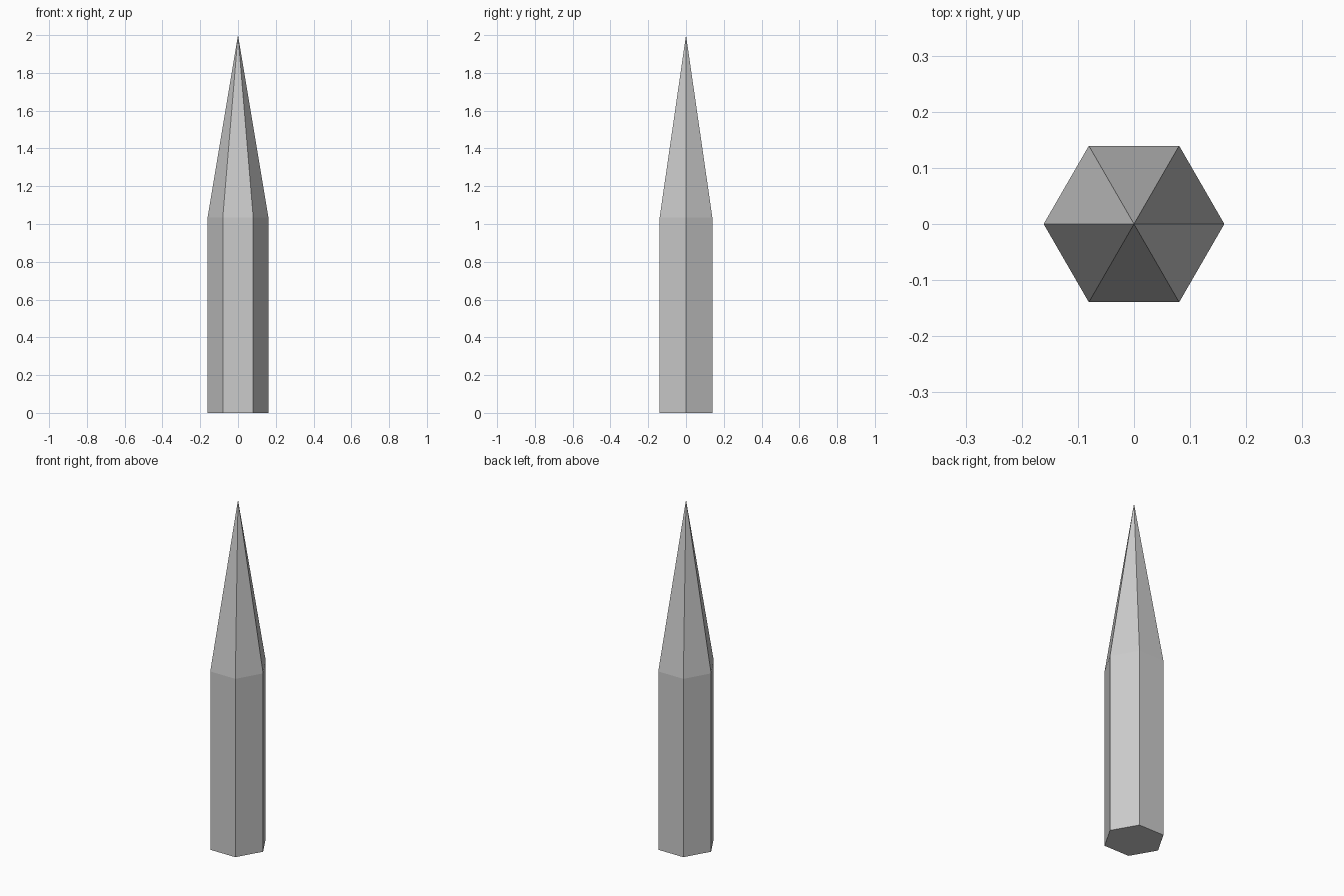
import bpy, bmesh, math

if "Cube" in bpy.data.objects:
    bpy.data.objects.remove(bpy.data.objects["Cube"])

SIDES, RADIUS, SHOULDER, HEIGHT = 6, 0.161, 1.035, 2.0


def ring(bm, z):
    """Hexagonal ring with corners on the x axis."""
    return [bm.verts.new((RADIUS * math.cos(math.tau * i / SIDES),
                          RADIUS * math.sin(math.tau * i / SIDES), z))
            for i in range(SIDES)]


bm = bmesh.new()
base, shoulder = ring(bm, 0), ring(bm, SHOULDER)
tip = bm.verts.new((0, 0, HEIGHT))

# Closed base, straight shaft sides and tapering point
bm.faces.new(base[::-1])
for i in range(SIDES):
    j = (i + 1) % SIDES
    bm.faces.new((base[i], base[j], shoulder[j], shoulder[i]))
    bm.faces.new((shoulder[i], shoulder[j], tip))

mesh = bpy.data.meshes.new("pointed_post")
bm.to_mesh(mesh)
bm.free()
bpy.context.collection.objects.link(bpy.data.objects.new("pointed_post", mesh))
